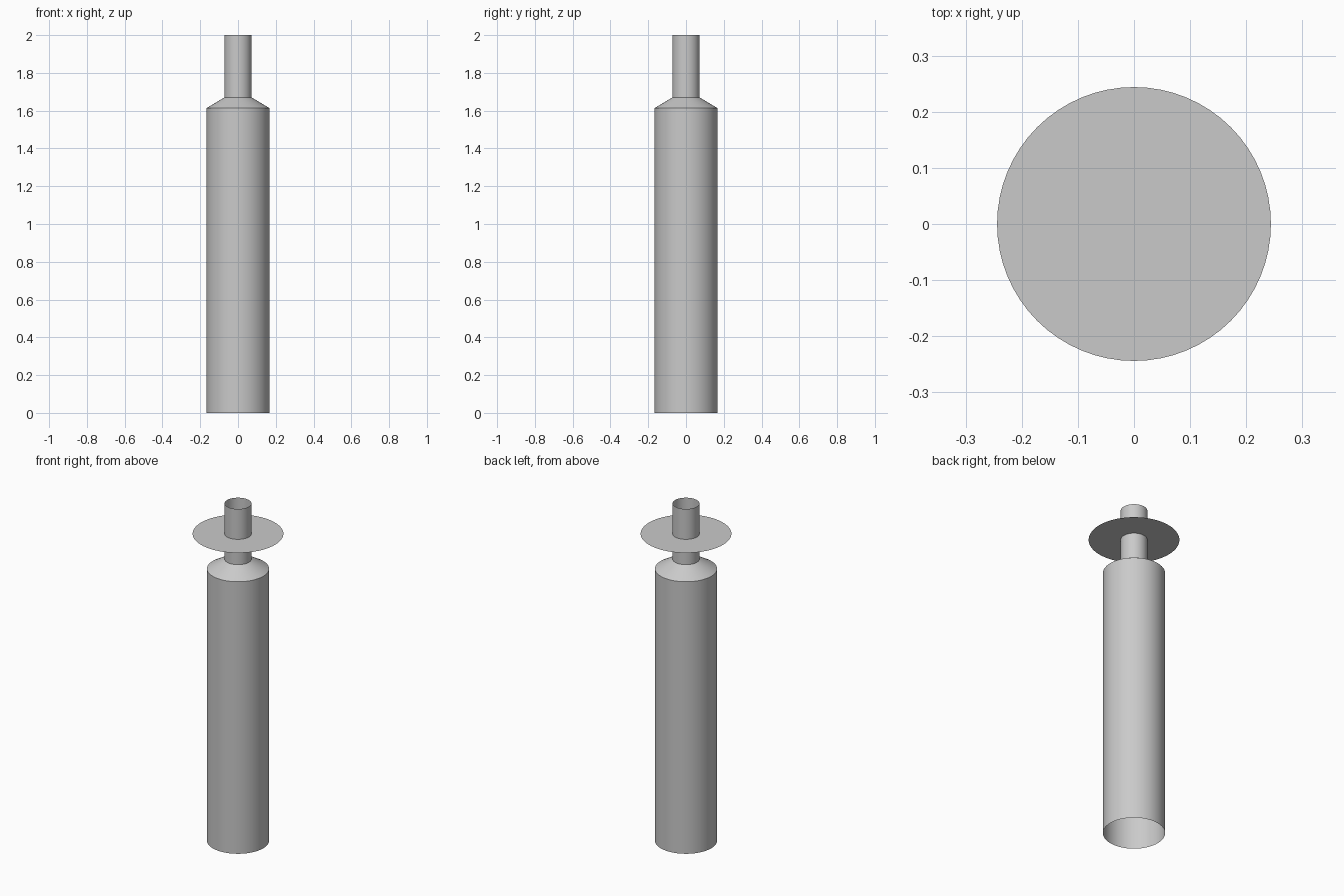
import bpy
import bmesh
import math

SEGMENTS = 64

cube = bpy.data.objects.get("Cube")
if cube:
    bpy.data.objects.remove(cube, do_unlink=True)

# Single plain grey for every part
grey = bpy.data.materials.new("plain_grey")
grey.use_nodes = True
colour = (0.59, 0.59, 0.59, 1.0)
grey.diffuse_color = colour
grey.node_tree.nodes["Principled BSDF"].inputs["Base Color"].default_value = colour


def add_object(name, bm):
    mesh = bpy.data.meshes.new(name)
    bm.to_mesh(mesh)
    bm.free()
    mesh.materials.append(grey)
    obj = bpy.data.objects.new(name, mesh)
    bpy.context.collection.objects.link(obj)
    return obj


def open_tube(name, r_low, r_high, z_low, z_high):
    """Thin round wall without end caps, smooth around its axis."""
    bm = bmesh.new()
    bmesh.ops.create_cone(bm, cap_ends=False, segments=SEGMENTS,
                          radius1=r_low, radius2=r_high, depth=z_high - z_low)
    bmesh.ops.translate(bm, vec=(0, 0, (z_low + z_high) / 2), verts=bm.verts)
    for face in bm.faces:
        face.smooth = True
    return add_object(name, bm)


def flat_disc(name, radius, z):
    bm = bmesh.new()
    bmesh.ops.create_circle(bm, cap_ends=True, segments=SEGMENTS, radius=radius)
    bmesh.ops.translate(bm, vec=(0, 0, z), verts=bm.verts)
    return add_object(name, bm)


BODY_R, NECK_R = 0.167, 0.072
SHOULDER_Z, NECK_Z, TOP_Z = 1.613, 1.67, 2.0

# Long hollow body, sloping shoulder and narrow hollow neck
open_tube("body", BODY_R, BODY_R, 0, SHOULDER_Z)
open_tube("shoulder", BODY_R, NECK_R, SHOULDER_Z, NECK_Z)
open_tube("neck", NECK_R, NECK_R, NECK_Z, TOP_Z)

# Thin round plate crossing the neck
flat_disc("collar_disc", 0.244, 1.82)
